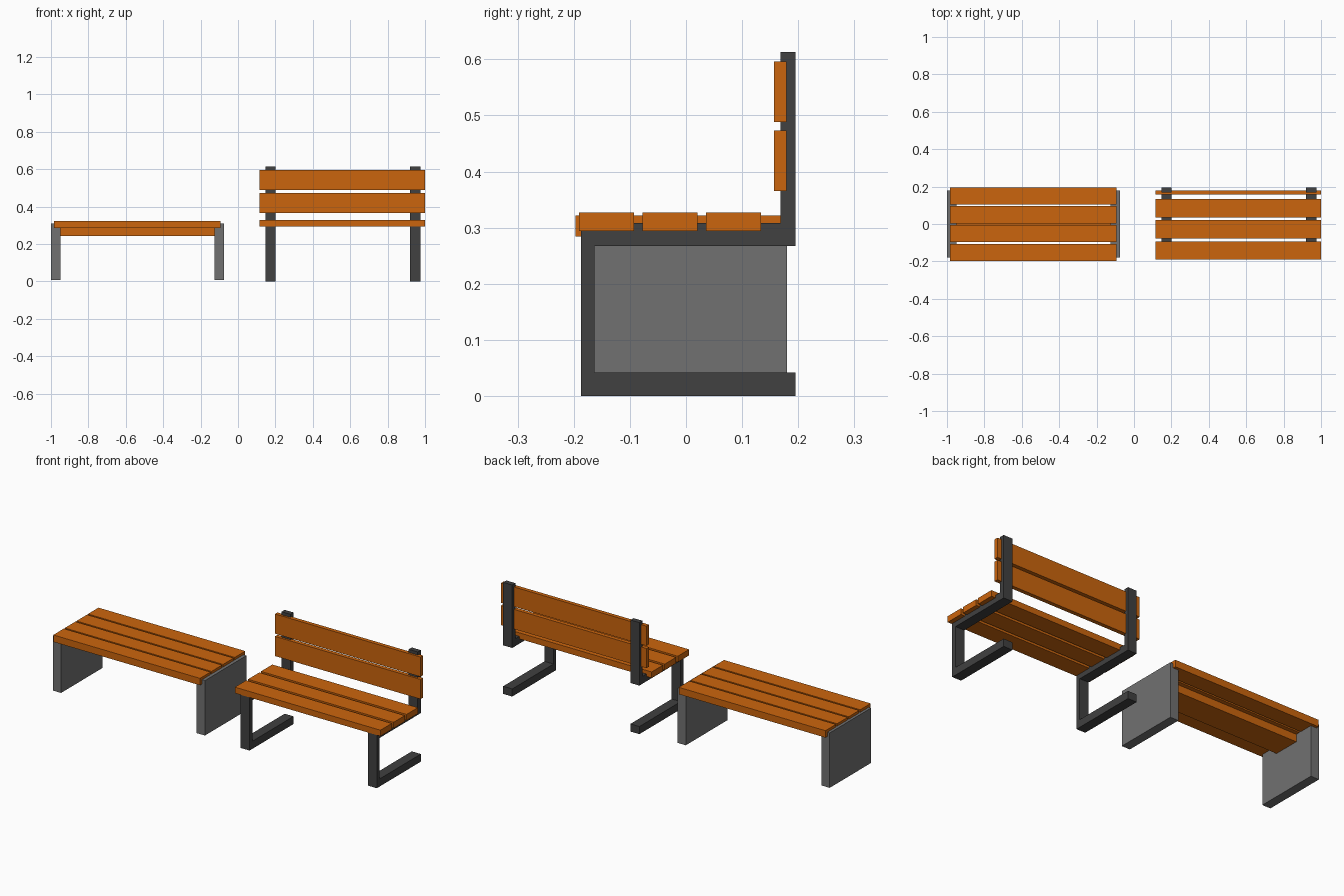
import bpy, bmesh

if "Cube" in bpy.data.objects:
    bpy.data.objects.remove(bpy.data.objects["Cube"])


def material(name, rgb):
    m = bpy.data.materials.new(name)
    m.diffuse_color = (*rgb, 1)
    m.use_nodes = True
    m.node_tree.nodes["Principled BSDF"].inputs["Base Color"].default_value = m.diffuse_color
    return m


WOOD = material("orange wood", (0.60, 0.13, 0.004))
CONCRETE = material("grey concrete", (0.165, 0.165, 0.165))
METAL = material("dark metal", (0.052, 0.052, 0.052))


def extrude_x(name, profile, x0, x1, mat):
    """Extrude a (y, z) outline from x0 to x1."""
    bm = bmesh.new()
    face = bm.faces.new([bm.verts.new((x0, y, z)) for y, z in profile])
    res = bmesh.ops.extrude_face_region(bm, geom=[face])
    verts = [v for v in res["geom"] if isinstance(v, bmesh.types.BMVert)]
    bmesh.ops.translate(bm, verts=verts, vec=(x1 - x0, 0, 0))
    bmesh.ops.recalc_face_normals(bm, faces=bm.faces)
    mesh = bpy.data.meshes.new(name)
    bm.to_mesh(mesh)
    bm.free()
    mesh.materials.append(mat)
    ob = bpy.data.objects.new(name, mesh)
    bpy.context.collection.objects.link(ob)
    return ob


def box(name, x, y, z, mat):
    outline = [(y[0], z[0]), (y[1], z[0]), (y[1], z[1]), (y[0], z[1])]
    return extrude_x(name, outline, x[0], x[1], mat)


# Flat bench: two slab legs, a beam below and four seat slats
for i, x in enumerate([(-1.0, -0.95), (-0.125, -0.075)]):
    box(f"slab_leg_{i + 1}", x, (-0.18, 0.18), (0.006, 0.308), CONCRETE)
box("under_beam", (-0.95, -0.125), (-0.075, 0.072), (0.243, 0.285), WOOD)
for i in range(4):
    y = -0.197 + i * 0.1005
    box(f"flat_bench_slat_{i + 1}", (-0.985, -0.093), (y, y + 0.091), (0.284, 0.322), WOOD)

# Backed bench: bent metal frames (foot, front leg, seat rail, back post)
frame = [(0.195, 0), (-0.187, 0), (-0.187, 0.308), (0.168, 0.308), (0.168, 0.613),
         (0.195, 0.613), (0.195, 0.267), (-0.163, 0.267), (-0.163, 0.042), (0.195, 0.042)]
for i, x in enumerate([(0.147, 0.201), (0.92, 0.975)]):
    extrude_x(f"metal_frame_{i + 1}", frame, x[0], x[1], METAL)

# Backed bench: seat slats and backrest boards
SPAN = (0.115, 1.0)
for i in range(3):
    y = -0.191 + i * 0.1135
    box(f"seat_slat_{i + 1}", SPAN, (y, y + 0.098), (0.294, 0.327), WOOD)
for i in range(2):
    z = 0.365 + i * 0.123
    box(f"back_board_{i + 1}", SPAN, (0.157, 0.179), (z, z + 0.108), WOOD)
